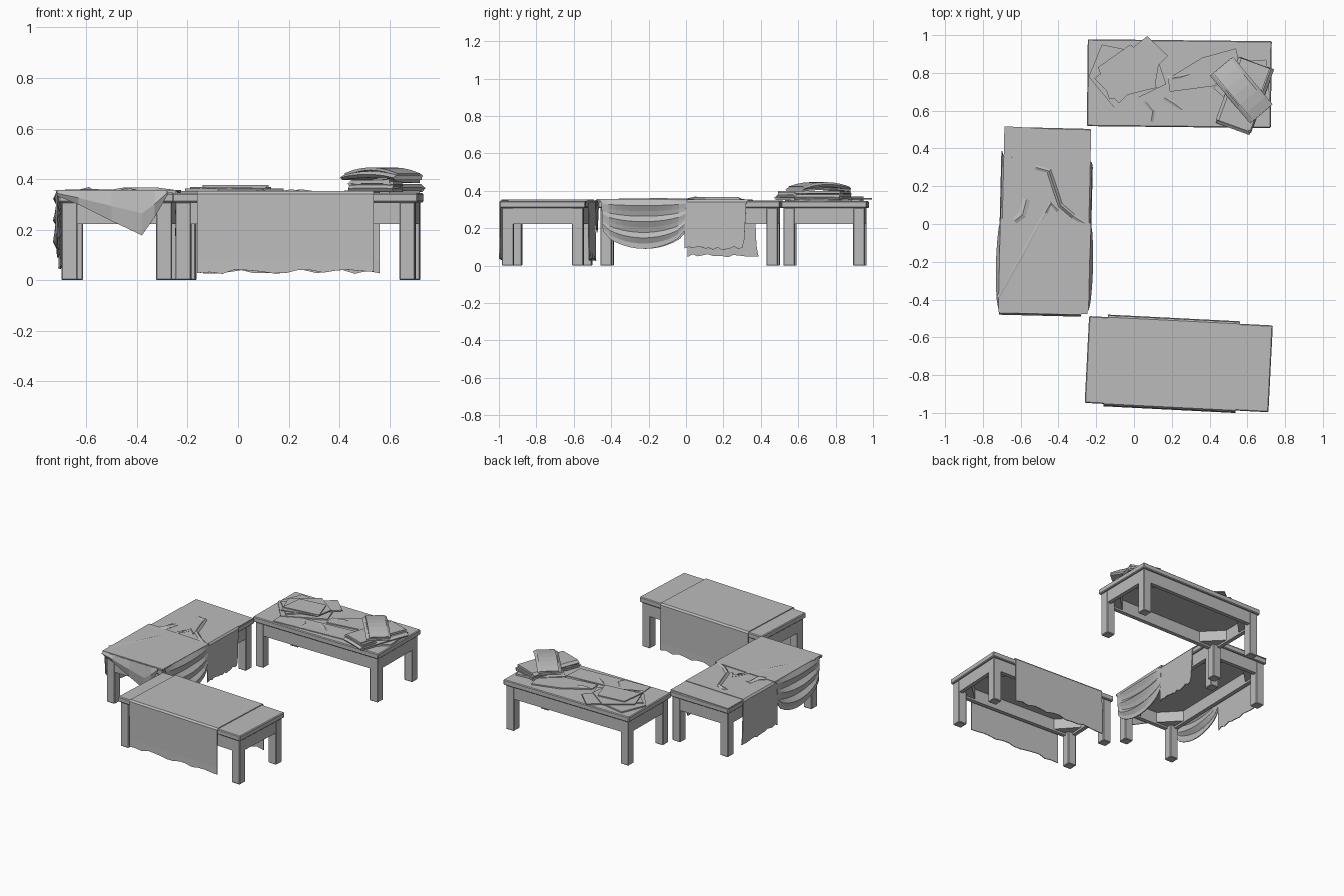
import bpy, bmesh, math, random
from mathutils import Matrix, Vector

random.seed(4)
cube = bpy.data.objects.get("Cube")
if cube:
    bpy.data.objects.remove(cube, do_unlink=True)

grey = bpy.data.materials.new("plain grey")
grey.use_nodes = True
grey.diffuse_color = (0.5, 0.5, 0.5, 1)
grey.node_tree.nodes["Principled BSDF"].inputs["Base Color"].default_value = (0.5, 0.5, 0.5, 1)

HL, HW, TOP = 0.487, 0.23, 0.345      # half length, half width and height of a table


def finish(name, bm, frame, thick=0):
    mesh = bpy.data.meshes.new(name)
    bmesh.ops.recalc_face_normals(bm, faces=bm.faces)
    bm.to_mesh(mesh)
    bm.free()
    mesh.materials.append(grey)
    ob = bpy.data.objects.new(name, mesh)
    bpy.context.collection.objects.link(ob)
    ob.matrix_world = frame
    if thick:
        mod = ob.modifiers.new("cloth thickness", 'SOLIDIFY')
        mod.thickness, mod.offset = thick, 0
    return ob


def box(name, frame, lo, hi, bevel=0.0):
    bm = bmesh.new()
    lo, hi = Vector(lo), Vector(hi)
    size = hi - lo
    bmesh.ops.create_cube(bm, size=1, matrix=Matrix.Translation((lo + hi) / 2) @ Matrix.Diagonal((*size, 1)))
    if bevel:
        bmesh.ops.bevel(bm, geom=bm.edges[:], offset=bevel, segments=1, affect='EDGES')
    return finish(name, bm, frame)


def sheet(name, frame, nu, nv, fn, thick=0.006):
    """Grid surface: fn maps i, j to a point."""
    bm = bmesh.new()
    g = [[bm.verts.new(fn(i, j)) for j in range(nv + 1)] for i in range(nu + 1)]
    for i in range(nu):
        for j in range(nv):
            bm.faces.new((g[i][j], g[i + 1][j], g[i + 1][j + 1], g[i][j + 1]))
    return finish(name, bm, frame, thick)


def plate(name, pts, z, h, frame=Matrix()):
    """Flat cloth with a polygon outline."""
    bm = bmesh.new()
    face = bm.faces.new([bm.verts.new((x, y, z)) for x, y in pts])
    new = bmesh.ops.extrude_face_region(bm, geom=[face])["geom"]
    bmesh.ops.translate(bm, verts=[v for v in new if isinstance(v, bmesh.types.BMVert)], vec=(0, 0, h))
    return finish(name, bm, frame)


def ridge(name, path, z, width=0.012, height=0.012):
    """Wrinkle with a peaked section that fades out at both ends."""
    n = len(path) - 1

    def fn(i, j):
        a, b = Vector(path[max(i - 1, 0)]), Vector(path[min(i + 1, n)])
        d = (b - a).normalized()
        p = Vector(path[i]) + Vector((-d.y, d.x)) * (j - 1) * width
        return p.x, p.y, z + (height if j == 1 and 0 < i < n else 0)
    return sheet(name, Matrix(), n, 2, fn, 0.002)


def table(prefix, centre, angle):
    f = Matrix.Translation((*centre, 0)) @ Matrix.Rotation(math.radians(angle), 4, 'Z')
    box(prefix + "_top", f, (-HL, -HW, 0.308), (HL, HW, TOP), 0.005)
    ex, ey, leg, t = HL - 0.014, HW - 0.014, 0.062, 0.028
    for s in (-1, 1):
        box(prefix + "_long_apron", f, (-ex + 0.01, s * ey - t * (s > 0), 0.222),
            (ex - 0.01, s * ey + t * (s < 0), 0.31))
        box(prefix + "_end_apron", f, (s * ex - t * (s > 0), -ey + 0.01, 0.222),
            (s * ex + t * (s < 0), ey - 0.01, 0.31))
        for r in (-1, 1):
            x, y = s * (ex - leg / 2 + 0.002), r * (ey - leg / 2 + 0.002)
            h = leg / 2
            box(prefix + "_leg", f, (x - h, y - h, 0), (x + h, y + h, 0.31), 0.004)
            # diagonal brace inside each corner
            a = 0.14
            cx, cy = s * (ex - 0.02), r * (ey - 0.02)
            plate(prefix + "_corner_brace", [(cx, cy), (cx - s * a, cy), (cx, cy - r * a)], 0.235, 0.075, f)
    return f


back = table("back_table", (0.24, 0.743), -0.6)
front = table("front_table", (0.237, -0.742), -2.9)
side = table("side_table", (-0.468, 0.022), 88.6)


# Cloth laid across a table, hanging on both long sides
def runner(name, f, near, far, hems, z):
    w = HW + 0.006
    rows = [(-w - 0.004, hems[0]), (-w - 0.002, hems[0] + 0.05), (-w, z - 0.01), (-w + 0.008, z),
            (w - 0.008, z), (w, z - 0.01), (w + 0.002, hems[1] + 0.05), (w + 0.004, hems[1])]
    n = 14

    def fn(i, j):
        v, h = rows[j]
        k = j / 7
        u0 = near[0] + (near[1] - near[0]) * k
        u1 = far[0] + (far[1] - far[0]) * k
        if j in (0, 7):
            h += random.uniform(-0.008, 0.012)
        return u0 + (u1 - u0) * i / n, v, h
    sheet(name, f, n, 7, fn)


runner("front_table_cloth", front, (-0.387, -0.387), (0.313, 0.313), (0.032, 0.032), 0.35)
runner("side_table_runner", side, (-0.025, -0.02), (0.285, 0.36), (0.09, 0.052), 0.35)

# Loose cloth over the front half of the side table
plate("side_table_sheet", [(-HL - 0.006, -HW - 0.004), (-0.01, -HW - 0.012), (0.005, HW + 0.01),
                           (-HL - 0.006, HW + 0.008)], 0.346, 0.011, side)
plate("side_table_back_sheet", [(0.27, -HW), (0.475, -HW), (0.49, HW), (0.3, HW)], 0.344, 0.005, side)


# Swags sagging in curved folds along both sides
def swag(sgn):
    def fn(i, j):
        s, t = i / 12, j / 9
        sag = math.sin(math.pi * s) ** 0.6
        out = HW + 0.008 + (0.016 * (j % 3 == 1) - 0.01 * (j % 3 == 0) * (0 < j < 9)) * sag
        if j == 0:
            return -0.475 + 0.465 * s, sgn * (HW + 0.006), 0.352
        return -0.47 + 0.455 * s + 0.02 * t * (0.5 - s), sgn * out, 0.35 - t * (0.165 + 0.095 * sag)
    return sheet("side_swag", side, 12, 9, fn)


for sgn in (-1, 1):
    swag(sgn)

# Pointed corner of the sheet hanging over the front end
hem = [(0.235, 0.335), (0.15, 0.30), (0.02, 0.235), (-0.10, 0.178), (-0.15, 0.25), (-0.20, 0.338)]
sheet("hanging_corner", side, 5, 2, lambda i, j: (
    -HL - 0.008 - 0.01 * (j == 1), hem[i][0], 0.352 + (hem[i][1] - 0.352) * j / 2))

# Wrinkles on the side table
ridge("wrinkle", [(-0.52, 0.30), (-0.45, 0.28), (-0.42, 0.19), (-0.39, 0.10), (-0.32, 0.04), (-0.24, -0.01)], 0.354)
ridge("wrinkle", [(-0.64, 0.01), (-0.59, 0.05), (-0.57, 0.13)], 0.354, 0.02, 0.014)
ridge("wrinkle", [(-0.47, 0.06), (-0.44, 0.11), (-0.40, 0.07)], 0.354, 0.012, 0.012)
ridge("sheet_crease", [(-0.72, -0.39), (-0.58, -0.14), (-0.47, 0.06)], 0.356, 0.01, 0.004)

# Flat cloths spread on the back table
plate("flat_cloth", [(-0.10, 0.53), (0.42, 0.56), (0.43, 0.70), (-0.11, 0.66)], 0.344, 0.006)
plate("flat_cloth", [(0.19, 0.70), (0.18, 0.77), (0.36, 0.88), (0.54, 0.93), (0.56, 0.84), (0.42, 0.73)], 0.344, 0.009)
plate("flat_cloth", [(0.42, 0.72), (0.57, 0.86), (0.70, 0.87), (0.72, 0.66), (0.60, 0.56)], 0.344, 0.012)
plate("layered_cloth", [(-0.24, 0.78), (-0.17, 0.95), (0.12, 0.89), (0.17, 0.74), (-0.10, 0.61)], 0.344, 0.010)
plate("layered_cloth", [(0.07, 0.995), (0.18, 0.89), (-0.08, 0.64), (-0.21, 0.77)], 0.354, 0.008)
plate("layered_cloth", [(-0.19, 0.83), (-0.02, 0.95), (0.13, 0.84), (0.11, 0.72), (-0.13, 0.66)], 0.362, 0.007)
plate("layered_cloth", [(-0.14, 0.69), (-0.12, 0.85), (0.07, 0.87), (0.12, 0.72)], 0.369, 0.007)
ridge("wrinkle", [(0.18, 0.77), (0.25, 0.78), (0.32, 0.80)], 0.349, 0.012, 0.01)
ridge("wrinkle", [(0.16, 0.67), (0.21, 0.64), (0.26, 0.60)], 0.349, 0.012, 0.01)
ridge("wrinkle", [(0.06, 0.65), (0.10, 0.60), (0.09, 0.54)], 0.349, 0.012, 0.01)


# Folded cloth: a zigzag section, swept along its length with sagging ends
def folded(name, centre, angle, length, width, z, layers, gap, sag):
    f = Matrix.Translation((*centre, z)) @ Matrix.Rotation(math.radians(angle), 4, 'Z')
    prof = []
    for k in range(layers):
        d = 1 if k % 2 else -1
        w = width / 2 - 0.004 * k
        prof += [(-d * (w - 0.008), k * gap), (d * (w - 0.008), k * gap)]
        if k < layers - 1:
            prof.append((d * w, (k + 0.5) * gap))

    def fn(i, j):
        s = i / 3 - 1
        v, h = prof[j]
        return s * (length / 2 - 0.12 * h), v, h - sag * s * s * (0.4 + h / (layers * gap))
    sheet(name, f, 6, len(prof) - 1, fn, gap * 0.75)


folded("folded_cloth_lower", (0.585, 0.685), 70, 0.36, 0.19, 0.357, 3, 0.018, 0.002)
folded("folded_cloth_upper", (0.57, 0.71), -50, 0.33, 0.15, 0.411, 3, 0.015, 0.022)
folded("folded_cloth_end", (0.545, 0.565), -20, 0.19, 0.12, 0.357, 3, 0.016, 0.004)
